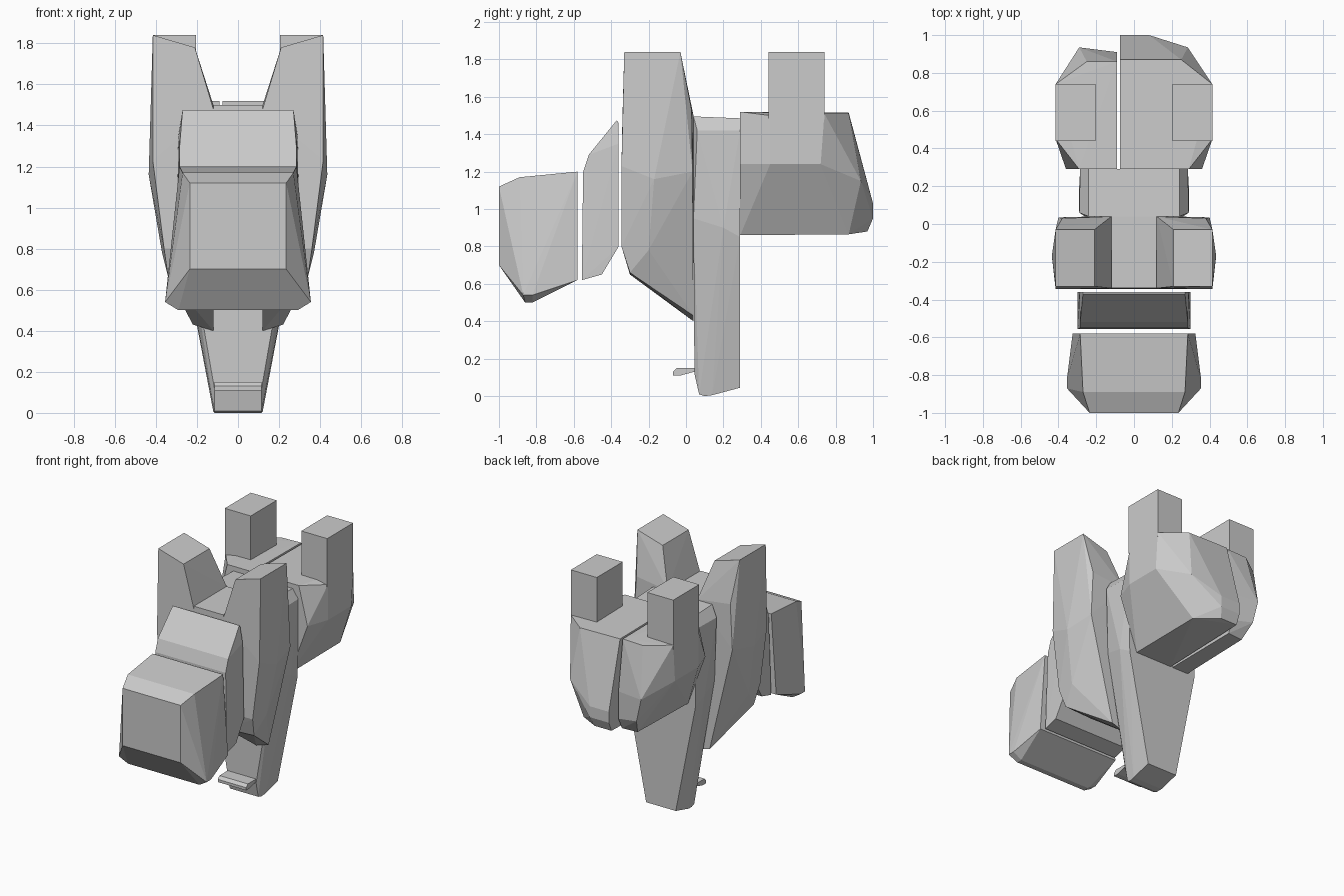
import bpy
import bmesh


def mirrored(pts):
    return [(-x, y, z) for x, y, z in pts]


def hull(name, pts):
    """Faceted convex block wrapped around a few corner points."""
    bm = bmesh.new()
    for p in pts:
        bm.verts.new(p)
    res = bmesh.ops.convex_hull(bm, input=bm.verts)
    loose = {g for g in res["geom_interior"] + res["geom_unused"]
             if isinstance(g, bmesh.types.BMVert)}
    bmesh.ops.delete(bm, geom=list(loose), context='VERTS')
    bmesh.ops.dissolve_limit(bm, angle_limit=0.02, verts=bm.verts, edges=bm.edges)
    bmesh.ops.recalc_face_normals(bm, faces=bm.faces)
    me = bpy.data.meshes.new(name)
    bm.to_mesh(me)
    bm.free()
    ob = bpy.data.objects.new(name, me)
    bpy.context.collection.objects.link(ob)
    return ob


def symmetric(name, half):
    return hull(name, half + mirrored(half))


def pair(name, pts):
    hull(name + "_right", pts)
    hull(name + "_left", mirrored(pts))


# Front block
symmetric("front_block", [
    (.235, -1, 1.12), (.235, -1, .70), (.27, -.89, 1.17), (.285, -.58, 1.20),
    (.325, -.58, .62), (.29, -.86, .50), (.29, -.82, .50),
    (.355, -.87, .54), (.355, -.82, .54)])

# Sloped collar behind it
symmetric("collar", [
    (.285, -.55, 1.20), (.285, -.52, 1.29), (.27, -.37, 1.475), (.27, -.36, 1.46),
    (.29, -.36, 1.35), (.30, -.36, .80), (.30, -.45, .65), (.30, -.557, .62)])

# Tall side uprights and the core between them
pair("upright", [
    (.415, -.33, 1.84), (.415, -.03, 1.84), (.21, -.33, 1.78), (.21, -.03, 1.78),
    (.12, -.34, 1.48), (.12, .04, 1.50), (.38, .03, 1.53),
    (.415, -.345, 1.23), (.435, -.17, 1.16), (.40, .035, 1.20),
    (.36, -.345, .80), (.37, -.20, .78), (.34, -.30, .66),
    (.12, -.345, .80), (.12, -.30, .65), (.22, .04, .43), (.12, .04, .40)])
symmetric("core", [
    (.12, -.34, 1.50), (.12, .04, 1.50), (.12, -.345, .80),
    (.12, -.30, .68), (.12, .04, .52)])

# Tapered column with a small toe
symmetric("column", [
    (.24, .04, 1.495), (.24, .29, 1.485), (.29, .06, 1.42), (.285, .29, 1.42),
    (.26, .04, .95), (.29, .20, .90), (.28, .29, .85),
    (.115, .045, .12), (.115, .07, .01), (.115, .10, 0), (.12, .14, .005),
    (.12, .29, .045)])
symmetric("toe", [
    (.115, -.07, .11), (.115, -.03, .11), (.115, .045, .13),
    (.115, .045, .15), (.115, -.05, .15), (.115, -.07, .13)])

# Rear body: two unequal lobes split by a narrow gap
side = [(.29, .29, 1.52), (.415, .45, 1.50), (.415, .74, 1.51),
        (.36, .29, 1.24), (.415, .45, 1.24), (.415, .72, 1.24), (.22, .29, .86)]
hull("rear_lobe_right", side + [
    (-.075, .29, 1.52), (-.075, .29, .86), (-.075, .87, 1.515), (.25, .87, 1.51),
    (.285, .935, 1.15), (-.075, 1.0, 1.03), (.08, 1.0, 1.03), (-.075, 1.0, .95),
    (.08, 1.0, .95), (.22, .87, .865), (-.075, .97, .88), (.06, .97, .88)])
hull("rear_lobe_left", mirrored(side + [
    (.09, .29, 1.52), (.09, .29, .86), (.09, .86, 1.515), (.25, .86, 1.51),
    (.29, .935, 1.15), (.09, .91, 1.15), (.25, .93, .98), (.09, .91, .95),
    (.21, .86, .865), (.09, .87, .865)]))

# Rear posts
pair("rear_post", [(x, y, z) for x in (.205, .415) for y in (.44, .74)
                   for z in (1.48, 1.84)])
